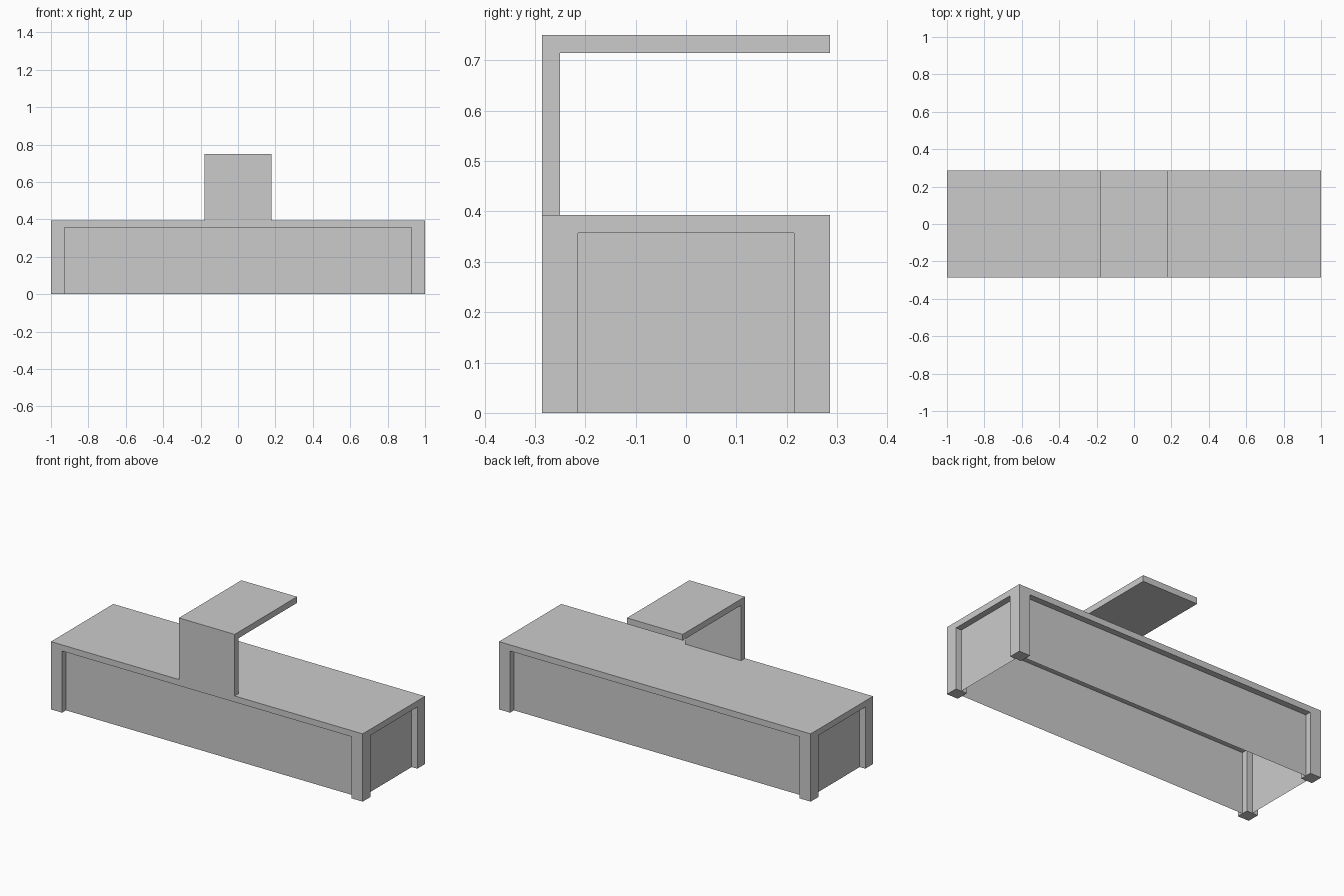
import bpy, bmesh
from mathutils import Vector

if "Cube" in bpy.data.objects:
    bpy.data.objects.remove(bpy.data.objects["Cube"])

U = 1 / 28  # the model sits on a regular grid: 56 units = 2


def finish(bm, name):
    me = bpy.data.meshes.new(name)
    bm.to_mesh(me)
    bm.free()
    ob = bpy.data.objects.new(name, me)
    bpy.context.collection.objects.link(ob)
    return ob


def extrude(bm, faces, offset):
    geom = bmesh.ops.extrude_face_region(bm, geom=faces)["geom"]
    verts = [g for g in geom if isinstance(g, bmesh.types.BMVert)]
    bmesh.ops.translate(bm, verts=verts, vec=Vector(offset) * U)
    bm.normal_update()
    return [g for g in geom if isinstance(g, bmesh.types.BMFace)]


def pick(bm, z, test):
    """Horizontal faces at height z whose centre (in grid units) passes the test."""
    found = []
    for f in bm.faces:
        c = f.calc_center_median() / U
        if abs(f.normal.z) > 0.9 and abs(c.z - z) < 0.01 and test(c.x, c.y):
            found.append(f)
    return found


# Table top: a divided sheet thickened upwards
xs = [-28, -26, -5, 5, 26, 28]
ys = [-8, -7, -6, 6, 8]
bm = bmesh.new()
grid = [[bm.verts.new((x * U, y * U, 10 * U)) for y in ys] for x in xs]
for i in range(len(xs) - 1):
    for j in range(len(ys) - 1):
        bm.faces.new((grid[i][j], grid[i + 1][j], grid[i + 1][j + 1], grid[i][j + 1]))
bm.normal_update()
extrude(bm, bm.faces[:], (0, 0, 1))
bmesh.ops.recalc_face_normals(bm, faces=bm.faces)

# Four corner legs
extrude(bm, pick(bm, 10, lambda x, y: abs(x) > 26 and abs(y) > 6), (0, 0, -10))

# Upright at the front edge, then the overhanging shelf
cap = extrude(bm, pick(bm, 11, lambda x, y: abs(x) < 5 and y < -7), (0, 0, 9))
extrude(bm, cap, (0, 0, 1))
bmesh.ops.recalc_face_normals(bm, faces=bm.faces)
edge = [f for f in bm.faces
        if f.normal.y > 0.9 and f.calc_center_median().z > 20 * U]
extrude(bm, edge, (0, 15, 0))

bmesh.ops.recalc_face_normals(bm, faces=bm.faces)
bmesh.ops.dissolve_limit(bm, angle_limit=0.01, verts=bm.verts, edges=bm.edges)
finish(bm, "table_frame_and_shelf")


# Thin panels recessed between the legs
def panel(name, a, b):
    bm = bmesh.new()
    corners = [(*a, 0), (*b, 0), (*b, 10), (*a, 10)]
    bm.faces.new([bm.verts.new(Vector(c) * U) for c in corners])
    finish(bm, name)


panel("front_panel", (-26, -7), (26, -7))
panel("right_panel", (27, -6), (27, 6))
panel("back_panel", (26, 7), (-26, 7))
panel("left_panel", (-27, 6), (-27, -6))
